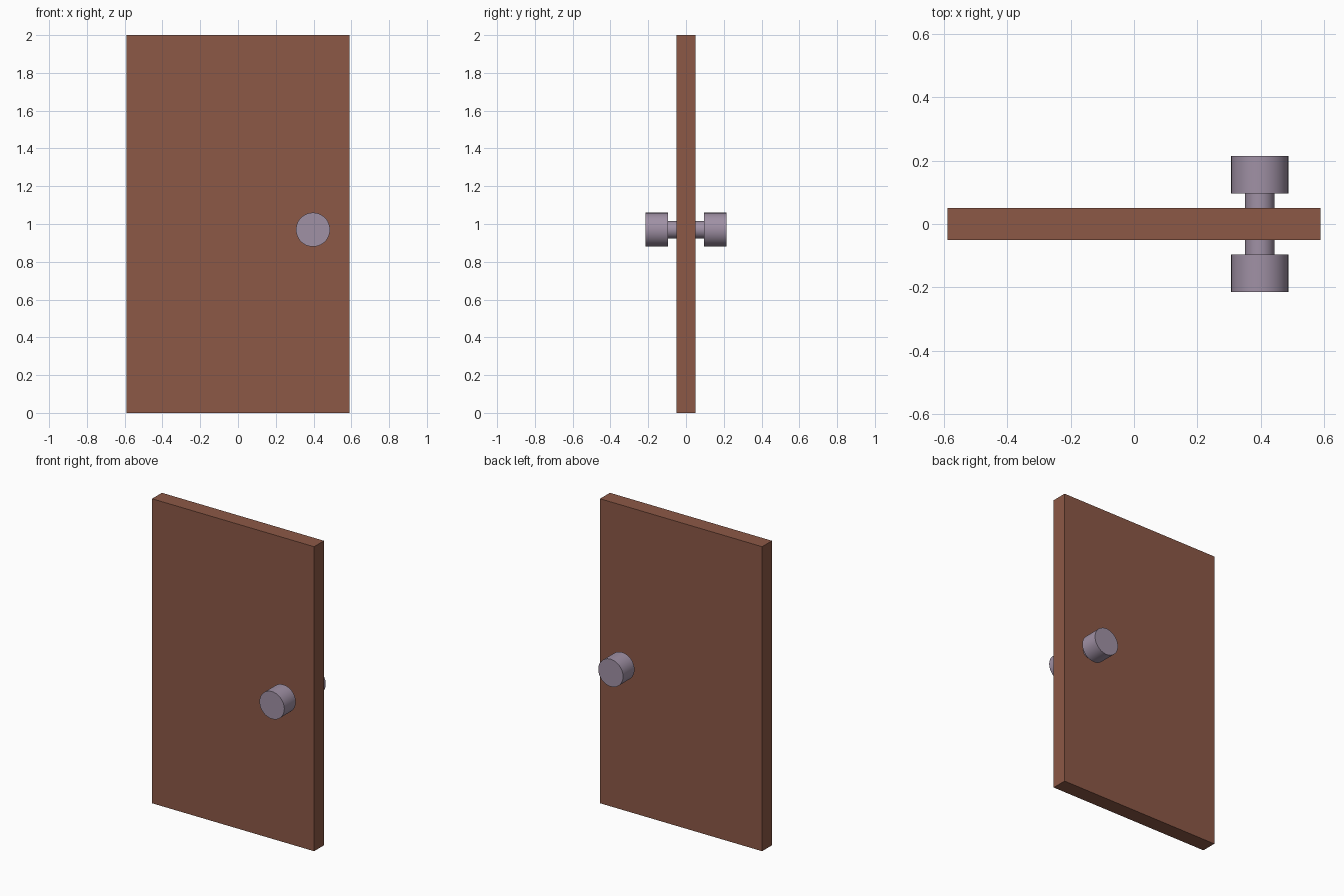
import bpy
import math

if "Cube" in bpy.data.objects:
    bpy.data.objects.remove(bpy.data.objects["Cube"])


def material(name, rgb):
    m = bpy.data.materials.new(name)
    m.diffuse_color = (*rgb, 1.0)
    m.use_nodes = True
    m.node_tree.nodes["Principled BSDF"].inputs["Base Color"].default_value = m.diffuse_color
    return m


wood = material("brown_wood", (0.262, 0.098, 0.061))
metal = material("mauve_metal", (0.352, 0.283, 0.376))

KNOB_X, KNOB_Z = 0.397, 0.97


def rod(name, radius, y0, y1):
    """Smooth-sided cylinder along y between y0 and y1, on the knob axis."""
    bpy.ops.mesh.primitive_cylinder_add(
        vertices=48, radius=radius, depth=abs(y1 - y0),
        location=(KNOB_X, (y0 + y1) / 2, KNOB_Z),
        rotation=(math.pi / 2, 0, 0))
    ob = bpy.context.object
    ob.name = name
    ob.data.materials.append(metal)
    bpy.ops.object.shade_smooth_by_angle(angle=math.radians(40))
    return ob


# Door slab
bpy.ops.mesh.primitive_cube_add(size=1, location=(0, 0, 1))
door = bpy.context.object
door.name = "door_panel"
door.scale = (1.178, 0.102, 2.0)
bpy.ops.object.transform_apply(location=False, rotation=False, scale=True)
door.data.materials.append(wood)

# Stem and knob on each side of the door
for side, s in (("front", -1), ("back", 1)):
    rod(side + "_knob_stem", 0.046, s * 0.045, s * 0.1)
    rod(side + "_knob", 0.09, s * 0.096, s * 0.215)
